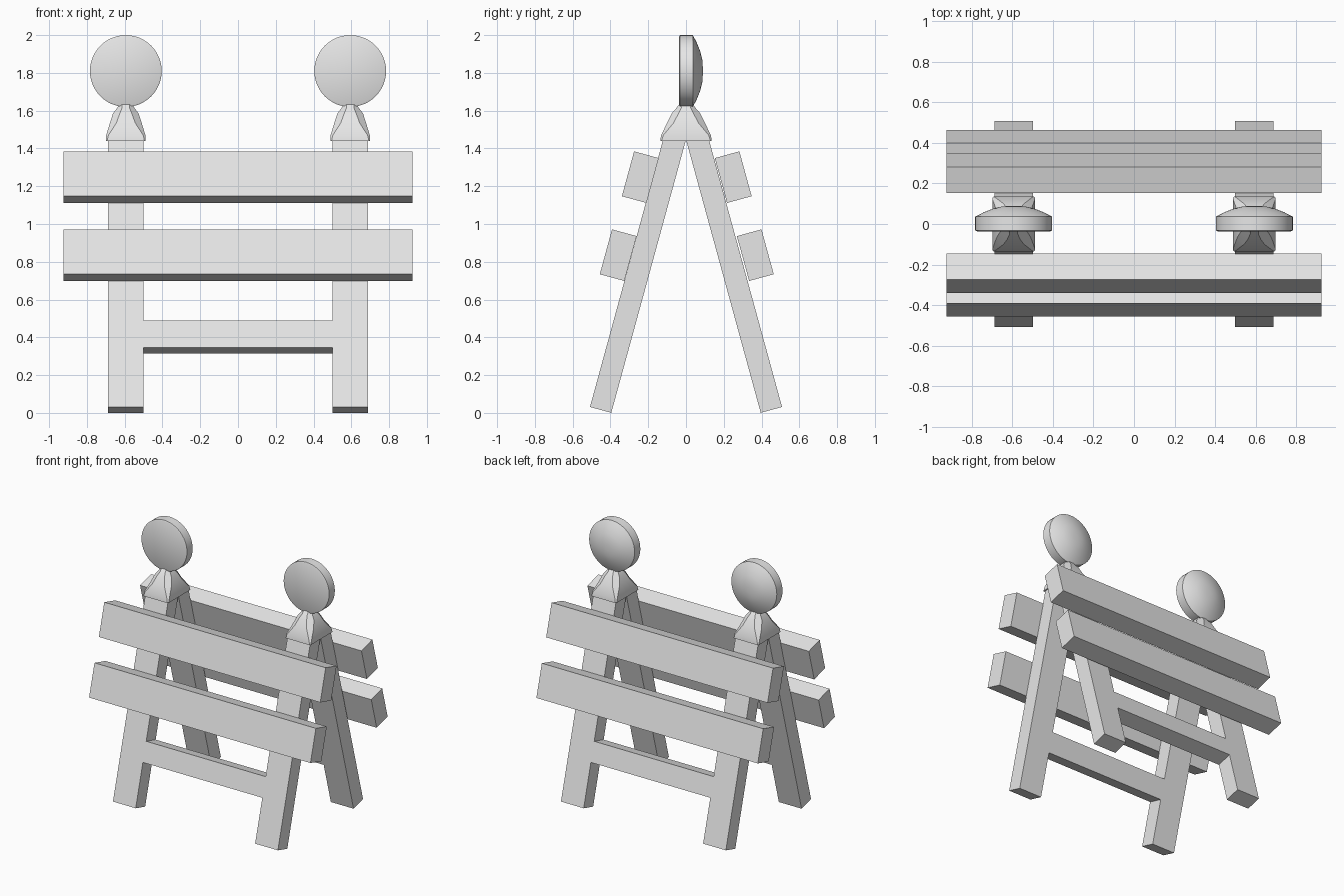
import bpy, bmesh, math
from mathutils import Matrix, Vector

if "Cube" in bpy.data.objects:
    bpy.data.objects.remove(bpy.data.objects["Cube"], do_unlink=True)

TILT = math.radians(15.3)
POST_X = 0.594

grey = bpy.data.materials.new("plain_grey")
grey.use_nodes = True
grey.diffuse_color = (0.8, 0.8, 0.8, 1)
grey.node_tree.nodes["Principled BSDF"].inputs["Base Color"].default_value = (0.8, 0.8, 0.8, 1)


def add_object(name, bm, smooth=False):
    bmesh.ops.recalc_face_normals(bm, faces=bm.faces)
    mesh = bpy.data.meshes.new(name)
    bm.to_mesh(mesh)
    bm.free()
    mesh.materials.append(grey)
    obj = bpy.data.objects.new(name, mesh)
    bpy.context.collection.objects.link(obj)
    if smooth:
        bpy.ops.object.select_all(action='DESELECT')
        obj.select_set(True)
        bpy.context.view_layer.objects.active = obj
        bpy.ops.object.shade_smooth_by_angle(angle=math.radians(30))
    return obj


def tilted_box(name, size, centre, side):
    """Box leaning toward the ridge; side is -1 at the front, 1 at the back."""
    bm = bmesh.new()
    place = (Matrix.Translation(centre) @ Matrix.Rotation(side * TILT, 4, 'X')
             @ Matrix.Diagonal((*size, 1)))
    bmesh.ops.create_cube(bm, size=1, matrix=place)
    return add_object(name, bm)


def loft(name, rings, smooth=True):
    """Skin a stack of equal-length point rings and close both ends."""
    bm = bmesh.new()
    loops = [[bm.verts.new(p) for p in ring] for ring in rings]
    for a, b in zip(loops, loops[1:]):
        for i in range(len(a)):
            j = (i + 1) % len(a)
            bm.faces.new((a[i], a[j], b[j], b[i]))
    bm.faces.new(loops[0])
    bm.faces.new(loops[-1])
    return add_object(name, bm, smooth)


def octagon(x, hx, hy, c, z):
    """Rectangle with chamfered corners."""
    pts = [(hx, hy - c), (hx - c, hy), (c - hx, hy), (-hx, hy - c),
           (-hx, c - hy), (c - hx, -hy), (hx - c, -hy), (hx, c - hy)]
    return [Vector((x + px, py, z)) for px, py in pts]


def circle(x, y, z, r, n=48):
    return [Vector((x + r * math.cos(2 * math.pi * i / n), y,
                    z + r * math.sin(2 * math.pi * i / n))) for i in range(n)]


# Both A-frame faces: legs, boards and lower rail
LEG_LENGTH, LEG_DEPTH = 1.49, 0.117
for side, end in ((-1, "front"), (1, "back")):
    foot = Vector((0, side * 0.452, 0.016))
    up = Vector((0, -side * math.sin(TILT), math.cos(TILT)))
    for sx, hand in ((-1, "right"), (1, "left")):
        mid = foot + up * LEG_LENGTH / 2 + Vector((sx * POST_X, 0, 0))
        tilted_box(f"{end}_{hand}_leg", (0.19, LEG_DEPTH, LEG_LENGTH), mid, side)
    rail = foot + up * 0.4
    tilted_box(f"{end}_rail", (1.01, LEG_DEPTH, 0.15), rail, side)
    for level, y, z in (("upper", 0.246, 1.248), ("lower", 0.363, 0.835)):
        tilted_box(f"{end}_{level}_board", (1.85, 0.135, 0.246),
                   (0, side * y + 0.004, z), side)

# Moulded cap and round lamp on each post
CAP = [(0.105, 0.136, 0.006, 1.44), (0.104, 0.132, 0.012, 1.47),
       (0.084, 0.1, 0.034, 1.535), (0.068, 0.076, 0.036, 1.585),
       (0.045, 0.05, 0.025, 1.615), (0.035, 0.035, 0.015, 1.635)]
LAMP = [(-0.036, 0.182), (-0.032, 0.19), (0.036, 0.19), (0.04, 0.183),
        (0.058, 0.148), (0.076, 0.102), (0.086, 0.06), (0.089, 0.02)]
for sx, hand in ((-1, "right"), (1, "left")):
    x = sx * POST_X
    loft(f"{hand}_cap", [octagon(x, *ring) for ring in CAP])
    loft(f"{hand}_lamp", [circle(x, y, 1.81, r) for y, r in LAMP])
